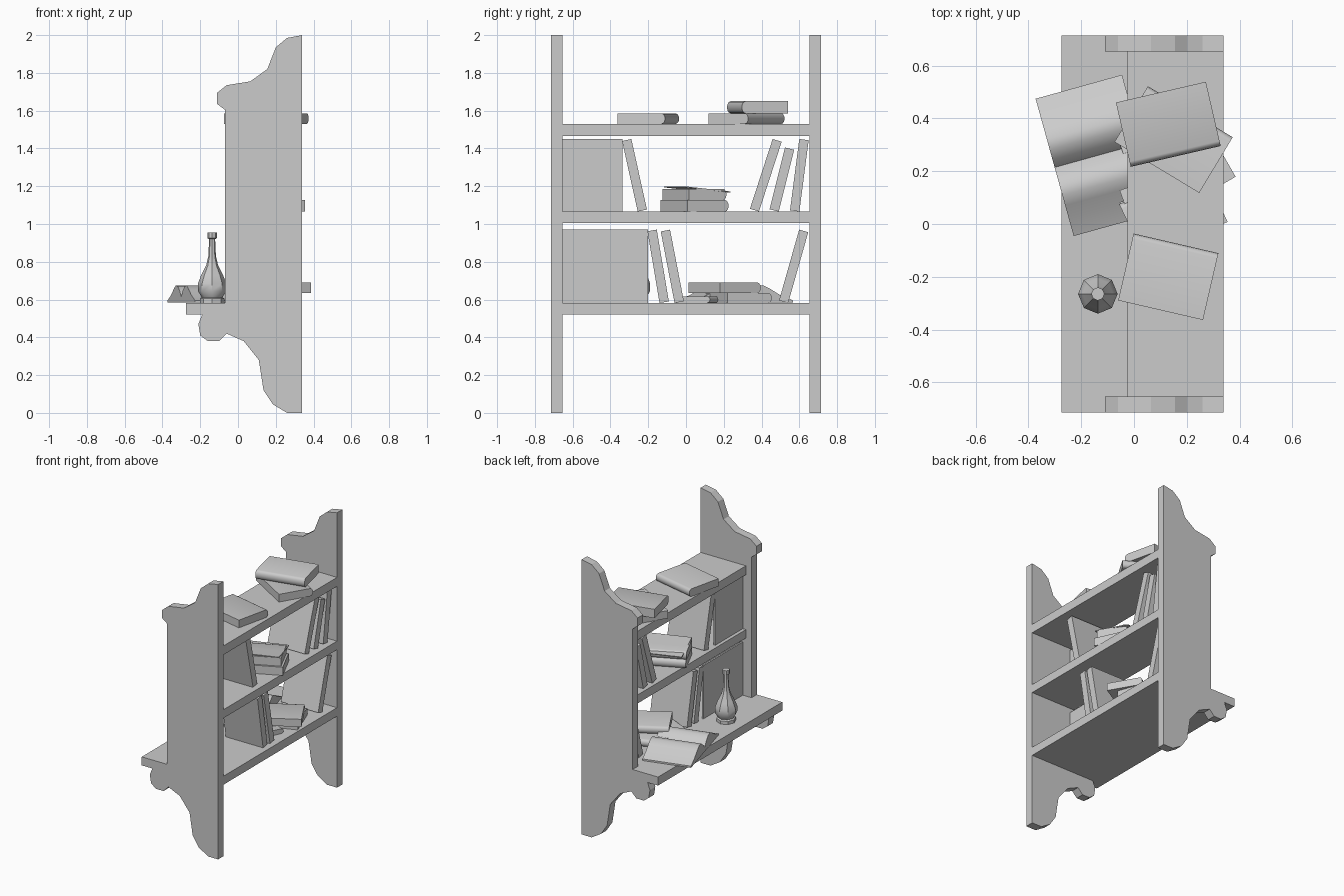
import bpy, bmesh, math
from mathutils import Matrix, Vector

if "Cube" in bpy.data.objects:
    bpy.data.objects.remove(bpy.data.objects["Cube"])

grey = bpy.data.materials.new("plain_grey")
grey.use_nodes = True
COLOUR = (0.6, 0.6, 0.6, 1)
grey.diffuse_color = COLOUR
grey.node_tree.nodes["Principled BSDF"].inputs["Base Color"].default_value = COLOUR


def finish(bm, name, matrix=Matrix(), smooth=False):
    bmesh.ops.recalc_face_normals(bm, faces=bm.faces)
    bm.transform(matrix)
    mesh = bpy.data.meshes.new(name)
    bm.to_mesh(mesh)
    bm.free()
    mesh.materials.append(grey)
    ob = bpy.data.objects.new(name, mesh)
    bpy.context.scene.collection.objects.link(ob)
    if smooth:
        bpy.ops.object.select_all(action='DESELECT')
        ob.select_set(True)
        bpy.context.view_layer.objects.active = ob
        bpy.ops.object.shade_smooth_by_angle(angle=math.radians(40))
    return ob


def box(name, lo, hi):
    bm = bmesh.new()
    bmesh.ops.create_cube(bm, size=1)
    lo, hi = Vector(lo), Vector(hi)
    return finish(bm, name, Matrix.Translation((lo + hi) / 2) @ Matrix.Diagonal((*(hi - lo), 1)))


def prism(name, pts, start, end, plane="xz", matrix=Matrix(), smooth=False):
    """Extrude a 2D outline along the axis missing from plane."""
    bm = bmesh.new()
    if plane == "xz":
        verts = [bm.verts.new((a, start, b)) for a, b in pts]
        step = (0, end - start, 0)
    else:
        verts = [bm.verts.new((start, a, b)) for a, b in pts]
        step = (end - start, 0, 0)
    face = bm.faces.new(verts)
    out = bmesh.ops.extrude_face_region(bm, geom=[face])
    moved = [v for v in out["geom"] if isinstance(v, bmesh.types.BMVert)]
    bmesh.ops.translate(bm, vec=step, verts=moved)
    return finish(bm, name, matrix, smooth)


def placed(x, y, z, angle, tilt=0):
    return (Matrix.Translation((x, y, z)) @ Matrix.Rotation(math.radians(angle), 4, 'Z')
            @ Matrix.Rotation(math.radians(tilt), 4, 'X'))


def flat_book(name, x, y, z, length, width, thick, angle, spine=1):
    """Lying book with a rounded spine on its local +y or -y side."""
    w = width / 2
    arc = [(w - 0.02 + 0.02 * math.cos(t), thick / 2 * (1 + math.sin(t)))
           for t in [math.pi * (i / 6 - 0.5) for i in range(7)]]
    pts = [(-w, 0)] + arc + [(-w, thick)]
    pts = [(spine * a, b) for a, b in pts]
    return prism(name, pts, -length / 2, length / 2, "yz", placed(x, y, z, angle), True)


def leaning_book(name, bottom, top, z0, z1, x0=0.0, x1=0.30, thick=0.05):
    """Standing book leaning along y."""
    d = Vector((top - bottom, z1 - z0)).normalized()
    n = Vector((d.y, -d.x)) * thick / 2
    a, b = Vector((bottom, z0)), Vector((top, z1))
    a += d * abs(n.y)
    b -= d * abs(n.y)
    return prism(name, [a + n, b + n, b - n, a - n], x0, x1, "yz")


# Scrolled end boards
outline = [(0.34, 2), (0.26, 1.985), (0.2, 1.935), (0.155, 1.82), (0.065, 1.755),
           (-0.06, 1.735), (-0.11, 1.695), (-0.11, 1.635), (-0.07, 1.605), (-0.07, 0.55),
           (-0.19, 0.52), (-0.21, 0.47), (-0.2, 0.41), (-0.16, 0.38), (-0.1, 0.38),
           (-0.06, 0.42), (0.03, 0.38), (0.11, 0.28), (0.135, 0.12), (0.185, 0.045),
           (0.26, 0), (0.34, 0)]
for side, name in ((-1, "front_end_board"), (1, "back_end_board")):
    prism(name, outline, side * 0.714, side * 0.653)

# Shelves
box("lower_shelf", (-0.07, -0.653, 0.52), (0.34, 0.653, 0.582))
box("lower_shelf_ledge", (-0.275, -0.714, 0.52), (-0.07, 0.714, 0.582))
box("middle_shelf", (-0.025, -0.653, 1.004), (0.34, 0.653, 1.066))
box("top_shelf", (-0.025, -0.653, 1.465), (0.34, 0.653, 1.53))

# Rows of upright spines
box("lower_spine_row", (0.0, -0.653, 0.582), (0.012, -0.2, 0.97))
box("middle_spine_row", (0.0, -0.653, 1.066), (0.012, -0.335, 1.45))

# Leaning books
for i, (b, t, h) in enumerate([(-0.115, -0.18, 0.97), (-0.035, -0.11, 0.97), (0.515, 0.625, 0.97)]):
    leaning_book(f"lower_leaning_book_{i}", b, t, 0.582, h)
for i, (b, t, h) in enumerate([(-0.23, -0.315, 1.45), (0.36, 0.485, 1.45),
                               (0.465, 0.55, 1.405), (0.575, 0.625, 1.45)]):
    leaning_book(f"middle_leaning_book_{i}", b, t, 1.066, h)

# Books lying on the top shelf
flat_book("top_front_book", 0.13, -0.2, 1.53, 0.33, 0.26, 0.056, -13)
flat_book("top_stack_lower_book", 0.15, 0.32, 1.53, 0.375, 0.246, 0.056, -31)
flat_book("top_stack_upper_book", 0.13, 0.378, 1.586, 0.35, 0.25, 0.064, 13, -1)

# Stack on the middle shelf with a loose cover
flat_book("middle_stack_lower_book", 0.15, 0.045, 1.066, 0.34, 0.24, 0.06, 25)
flat_book("middle_stack_upper_book", 0.14, 0.045, 1.126, 0.33, 0.22, 0.06, 25)
prism("middle_stack_loose_cover", [(-0.13, 0), (0.13, 0), (0.13, 0.006), (-0.13, 0.006)],
      -0.16, 0.16, "yz", placed(0.14, 0.06, 1.18, 20, -6))

# Stack on the lower shelf
flat_book("lower_stack_bottom_book", 0.13, 0.28, 0.582, 0.33, 0.25, 0.053, 20)
flat_book("lower_stack_top_book", 0.18, 0.205, 0.635, 0.33, 0.25, 0.055, 30)
flat_book("lower_stack_thin_book", 0.1, 0.1, 0.582, 0.3, 0.2, 0.035, -25)

# Open book on the ledge: two arched page blocks over a thin cover
half = [(0, 0.03), (0.03, 0.062), (0.07, 0.088), (0.11, 0.09), (0.15, 0.07),
        (0.2, 0.04), (0.27, 0.012), (0.27, 0)]
pages = [(-a, b) for a, b in reversed(half)] + half[1:]
prism("open_book", pages, -0.17, 0.17, "yz", placed(-0.137, 0.26, 0.584, 15.5), True)

# Eight-sided vase
profile = [(0, 0.582), (0.065, 0.582), (0.065, 0.605), (0.055, 0.612), (0.075, 0.645),
           (0.075, 0.685), (0.058, 0.73), (0.032, 0.78), (0.02, 0.83), (0.016, 0.92),
           (0.025, 0.925), (0.025, 0.955), (0, 0.955)]
bm = bmesh.new()
vs = [bm.verts.new((r, 0, z)) for r, z in profile]
edges = [bm.edges.new(p) for p in zip(vs, vs[1:])]
bmesh.ops.spin(bm, geom=vs + edges, axis=(0, 0, 1), cent=(0, 0, 0), angle=2 * math.pi, steps=8)
bmesh.ops.remove_doubles(bm, verts=bm.verts, dist=0.0005)
finish(bm, "vase", Matrix.Translation((-0.137, -0.265, 0)), True)
